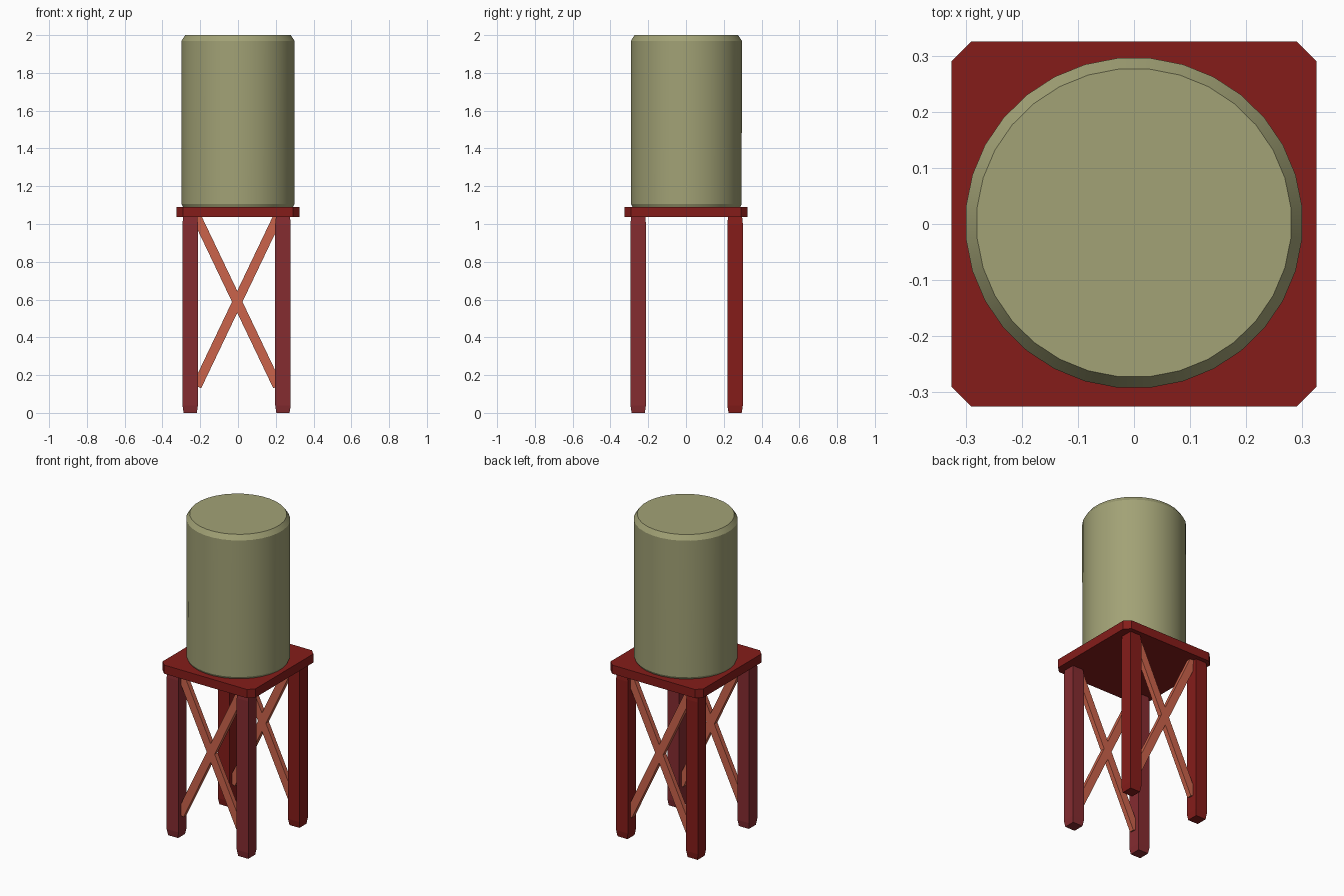
import bpy, bmesh, math
from mathutils import Matrix

if "Cube" in bpy.data.objects:
    bpy.data.objects.remove(bpy.data.objects["Cube"])


def material(name, rgb):
    m = bpy.data.materials.new(name)
    m.diffuse_color = (*rgb, 1)
    m.use_nodes = True
    m.node_tree.nodes["Principled BSDF"].inputs["Base Color"].default_value = m.diffuse_color
    return m


OLIVE = material("olive", (0.36, 0.36, 0.18))
RED = material("red", (0.235, 0.012, 0.01))
MAROON = material("maroon", (0.235, 0.025, 0.03))
ORANGE = material("orange", (0.60, 0.125, 0.07))


def finish(name, bm, mat):
    bmesh.ops.recalc_face_normals(bm, faces=bm.faces)
    me = bpy.data.meshes.new(name)
    bm.to_mesh(me)
    bm.free()
    me.materials.append(mat)
    ob = bpy.data.objects.new(name, me)
    bpy.context.collection.objects.link(ob)
    return ob


def loft(name, rings, mat):
    """Skin a closed solid through a stack of equal-length vertex rings."""
    bm = bmesh.new()
    rows = [[bm.verts.new(p) for p in ring] for ring in rings]
    n = len(rows[0])
    for a, b in zip(rows, rows[1:]):
        for i in range(n):
            j = (i + 1) % n
            bm.faces.new((a[i], a[j], b[j], b[i]))
    bm.faces.new(rows[0])
    bm.faces.new(rows[-1])
    return finish(name, bm, mat)


def square(cx, cy, h, z):
    return [(cx + h * sx, cy + h * sy, z)
            for sx, sy in ((-1, -1), (1, -1), (1, 1), (-1, 1))]


def octagon(h, c, z):
    k = h - c
    return [(x, y, z) for x, y in ((-k, -h), (k, -h), (h, -k), (h, k),
                                   (k, h), (-k, h), (-h, k), (-h, -k))]


def circle(r, z, n=32):
    return [(r * math.cos((i + 0.5) * math.tau / n),
             0.002 + r * 0.98 * math.sin((i + 0.5) * math.tau / n), z) for i in range(n)]


# Tank with chamfered top and bottom rims
tank = loft("tank", [circle(r, z) for r, z in
                     ((0.29, 1.085), (0.30, 1.105), (0.301, 1.76),
                      (0.301, 1.97), (0.281, 2.0))], OLIVE)
bpy.context.view_layer.objects.active = tank
tank.select_set(True)
bpy.ops.object.shade_smooth_by_angle(angle=math.radians(20))

# Platform with clipped corners
loft("platform", [octagon(0.325, 0.035, 1.036), octagon(0.325, 0.035, 1.091)], RED)

# Legs with slightly pinched ends, and crossed braces on front and back
for side, y, mat in (("front", -0.253, MAROON), ("back", 0.26, RED)):
    for label, x in (("left", -0.253), ("right", 0.238)):
        loft(f"{side}_{label}_leg",
             [square(x, y, h, z) for h, z in
              ((0.035, 0), (0.041, 0.04), (0.041, 1.0), (0.037, 1.04))], mat)
    for label, s in (("rising", 1), ("falling", -1)):
        bm = bmesh.new()
        tilt = s * math.atan2(0.45, 0.215)
        bmesh.ops.create_cube(bm, size=1, matrix=(
            Matrix.Translation((-0.004, y, 0.588))
            @ Matrix.Rotation(-tilt, 4, "Y")
            @ Matrix.Diagonal((0.99, 0.03, 0.05, 1))))
        finish(f"{side}_{label}_brace", bm, ORANGE)
